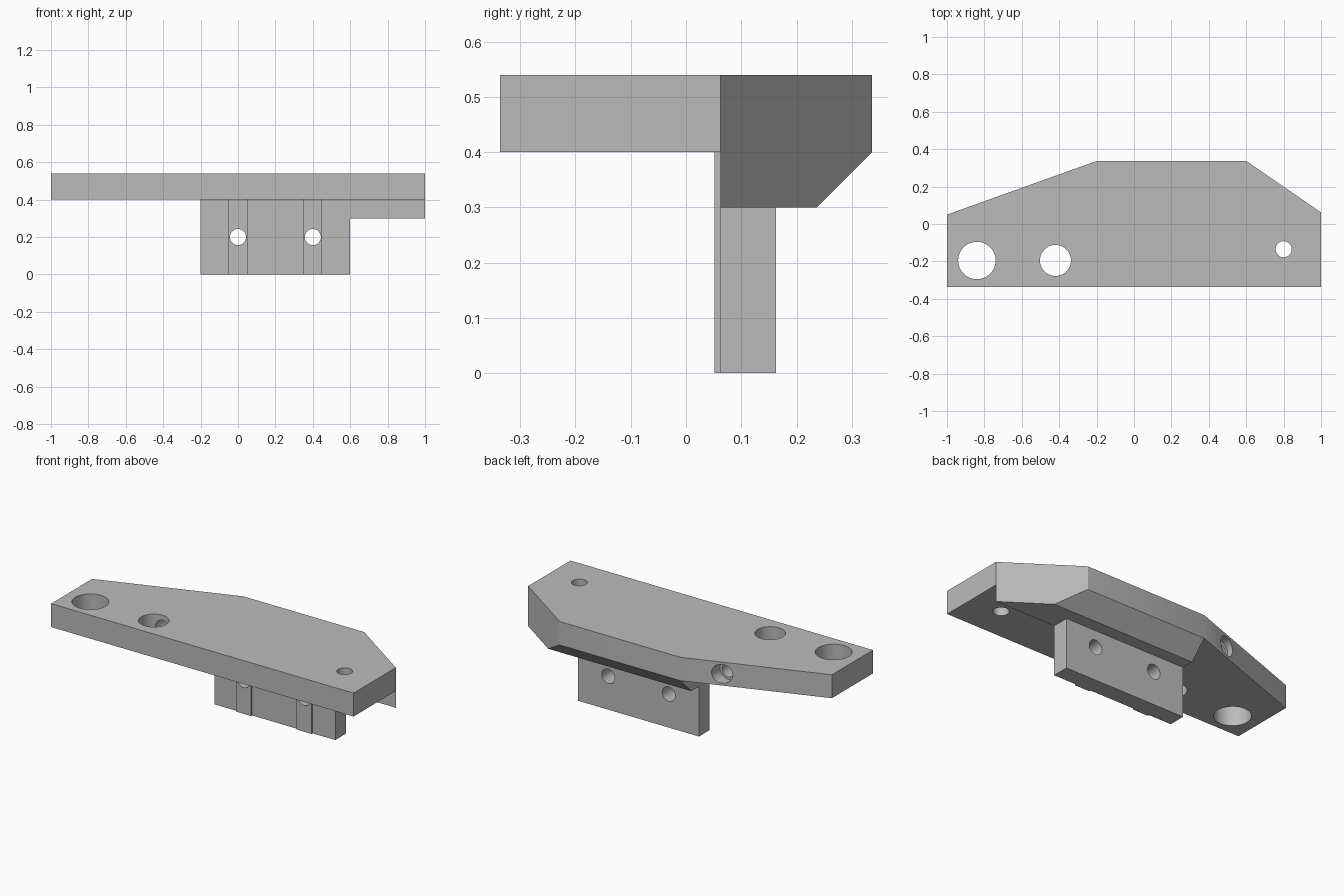
import bpy, bmesh, math
from mathutils import Matrix

cube = bpy.data.objects.get("Cube")
if cube:
    bpy.data.objects.remove(cube, do_unlink=True)

grey = bpy.data.materials.new("plain_grey")
grey.use_nodes = True
colour = (0.50, 0.50, 0.50, 1)
grey.diffuse_color = colour
grey.node_tree.nodes["Principled BSDF"].inputs["Base Color"].default_value = colour


def add_object(name, bm):
    bmesh.ops.recalc_face_normals(bm, faces=bm.faces)
    mesh = bpy.data.meshes.new(name)
    bm.to_mesh(mesh)
    bm.free()
    mesh.materials.append(grey)
    obj = bpy.data.objects.new(name, mesh)
    bpy.context.collection.objects.link(obj)
    return obj


def loft(name, lower, z0, upper, z1):
    """Solid between two matching outlines at heights z0 and z1."""
    bm = bmesh.new()
    a = [bm.verts.new((x, y, z0)) for x, y in lower]
    b = [bm.verts.new((x, y, z1)) for x, y in upper]
    bm.faces.new(a[::-1])
    bm.faces.new(b)
    n = len(a)
    for i in range(n):
        j = (i + 1) % n
        bm.faces.new((a[i], a[j], b[j], b[i]))
    return add_object(name, bm)


def cylinder(name, centre, radius, length, along_y=False):
    bm = bmesh.new()
    matrix = Matrix.Translation(centre)
    if along_y:
        matrix = matrix @ Matrix.Rotation(math.pi / 2, 4, 'X')
    bmesh.ops.create_cone(bm, cap_ends=True, segments=64, radius1=radius,
                          radius2=radius, depth=length, matrix=matrix)
    return add_object(name, bm)


def combine(target, tool, operation):
    tool.hide_render = True
    mod = target.modifiers.new(operation.lower(), 'BOOLEAN')
    mod.operation = operation
    mod.solver = 'EXACT'
    mod.object = tool
    bpy.context.view_layer.objects.active = target
    bpy.ops.object.modifier_apply(modifier=mod.name)
    bpy.data.objects.remove(tool, do_unlink=True)


BACK, FRONT, STEP = 0.337, -0.337, 0.062
Z_STEP, Z_PLATE, Z_TOP = 0.30, 0.40, 0.54

# Main plate
outline = [(-1, FRONT), (1, FRONT), (1, STEP), (0.6, BACK), (-0.2, BACK), (-1, 0.05)]
bracket = loft("mounting_bracket", outline, Z_PLATE, outline, Z_TOP)

# Thickened rear block with a chamfered lower back edge
chamfer_y = BACK - 0.1
chamfer_x = 0.6 + 0.4 * (BACK - chamfer_y) / (BACK - STEP)
rear_block = loft("rear_block",
                  [(-0.2, STEP), (1, STEP), (chamfer_x, chamfer_y), (-0.2, chamfer_y)], Z_STEP,
                  [(-0.2, STEP), (1, STEP), (0.6, BACK), (-0.2, BACK)], Z_PLATE)
combine(bracket, rear_block, 'UNION')

# Hanging tab with two shallow ribs on its front
tab_outline = [(-0.2, STEP)]
for cx in (0.0, 0.4):
    tab_outline += [(cx - 0.05, STEP), (cx - 0.05, 0.052),
                    (cx + 0.05, 0.052), (cx + 0.05, STEP)]
tab_outline += [(0.6, STEP), (0.6, 0.163), (-0.2, 0.163)]
combine(bracket, loft("hanging_tab", tab_outline, 0, tab_outline, Z_PLATE), 'UNION')

# Vertical holes through the plate
for x, y, r in ((-0.84, -0.195, 0.10), (-0.42, -0.195, 0.083), (0.8, -0.135, 0.043)):
    combine(bracket, cylinder("plate_hole_cutter", (x, y, 0.47), r, 0.3), 'DIFFERENCE')

# Horizontal holes through the tab
for x in (0.0, 0.4):
    combine(bracket, cylinder("tab_hole_cutter", (x, 0.1, 0.2), 0.043, 0.3, True), 'DIFFERENCE')

# Stepped bore from the slanted back face into the middle plate hole
for r, y0, y1 in ((0.040, -0.19, 0.4), (0.056, 0.20, 0.4)):
    cutter = cylinder("bore_cutter", (-0.42, (y0 + y1) / 2, 0.47), r, y1 - y0, True)
    combine(bracket, cutter, 'DIFFERENCE')

# Smooth hole walls, sharp edges
bpy.ops.object.select_all(action='DESELECT')
bracket.select_set(True)
bpy.context.view_layer.objects.active = bracket
bpy.ops.object.shade_smooth_by_angle(angle=math.radians(25))
